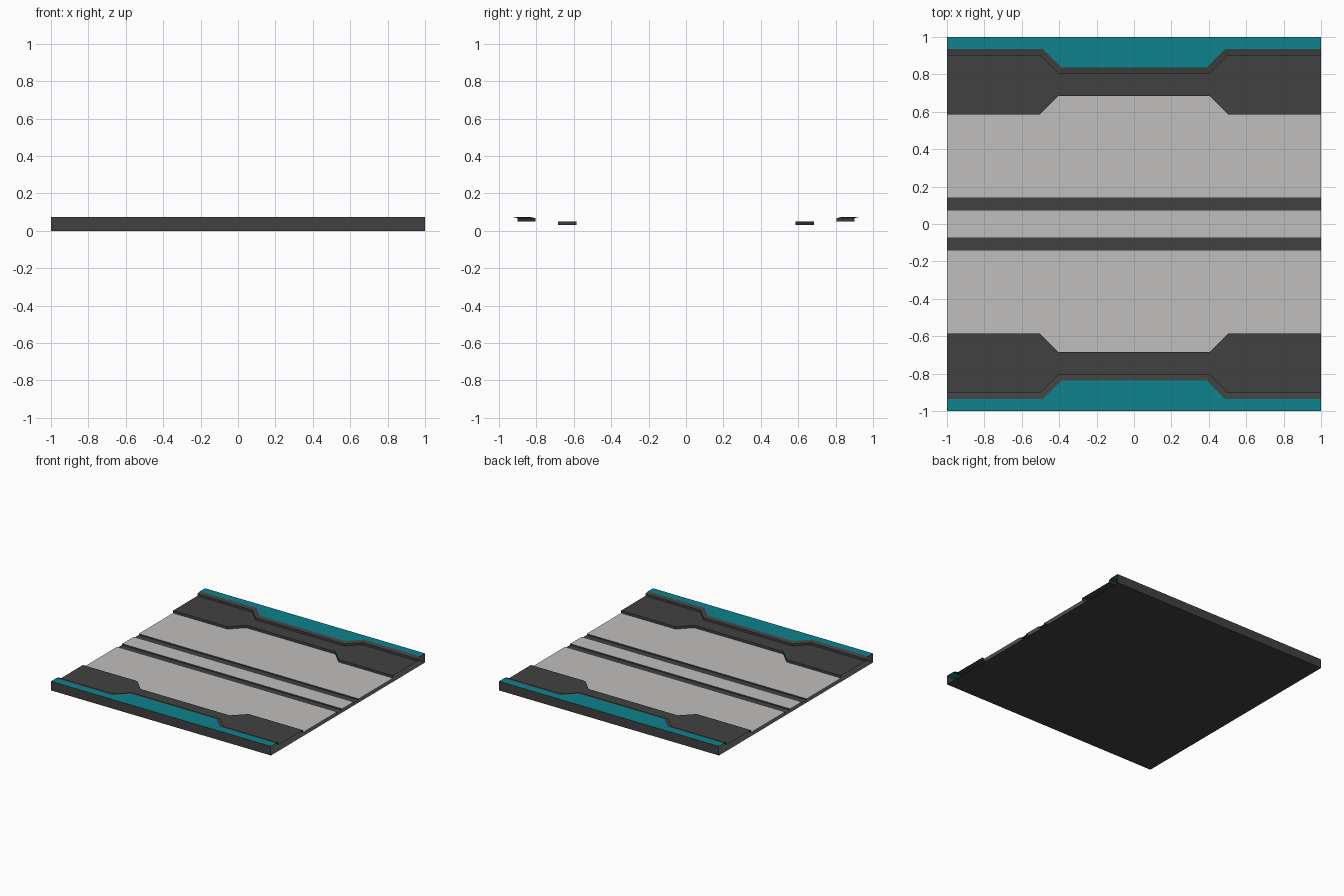
import bpy
import bmesh

if "Cube" in bpy.data.objects:
    bpy.data.objects.remove(bpy.data.objects["Cube"])


def material(name, rgb):
    m = bpy.data.materials.new(name)
    m.diffuse_color = (*rgb, 1.0)
    m.use_nodes = True
    m.node_tree.nodes["Principled BSDF"].inputs["Base Color"].default_value = m.diffuse_color
    return m


dark = material("dark_grey", (0.053, 0.053, 0.053))
light = material("light_grey", (0.53, 0.52, 0.51))
teal = material("teal", (0.004, 0.225, 0.265))


def row(y, z, y_mid=None, x_mid=0.40, x_end=0.50):
    """Line along x at height z; y_mid shifts its middle stretch sideways."""
    m = y if y_mid is None else y_mid
    return [(-1, y, z), (-x_end, y, z), (-x_mid, m, z),
            (x_mid, m, z), (x_end, y, z), (1, y, z)]


def strip(name, rows, mat):
    """Skin consecutive rows on the +y half and mirror them to -y."""
    bm = bmesh.new()
    lines = [[bm.verts.new(p) for p in r] for r in rows]
    for a, b in zip(lines, lines[1:]):
        for i in range(len(a) - 1):
            bm.faces.new((a[i], a[i + 1], b[i + 1], b[i]))
    me = bpy.data.meshes.new(name)
    bm.to_mesh(me)
    bm.free()
    me.materials.append(mat)
    ob = bpy.data.objects.new(name, me)
    bpy.context.collection.objects.link(ob)
    mod = ob.modifiers.new("mirror", 'MIRROR')
    mod.use_axis = (False, True, False)
    return ob


Z_GROOVE, Z_FLOOR, Z_PLATE, Z_LIP, Z_TOP = 0.02, 0.03, 0.05, 0.068, 0.075


def plate_edge(z):
    return row(0.585, z, 0.685, 0.405, 0.505)


def rim_foot(z):
    return row(0.90, z, 0.805, 0.405, 0.50)


rim_crest = row(0.935, Z_TOP, 0.838, 0.39, 0.487)

# Light floor between and beside the two grooves
strip("centre_floor", [row(0, Z_FLOOR), row(0.075, Z_FLOOR)], light)
strip("side_floor", [row(0.14, Z_FLOOR), plate_edge(Z_FLOOR)], light)

# Sunken dark grooves
strip("groove", [row(0.075, Z_FLOOR), row(0.075, Z_GROOVE),
                 row(0.14, Z_GROOVE), row(0.14, Z_FLOOR)], dark)

# Raised dark plate, then the rim wall with its sloped lip
strip("side_plate", [plate_edge(Z_FLOOR), plate_edge(Z_PLATE),
                     rim_foot(Z_PLATE), rim_foot(Z_LIP), rim_crest], dark)

# Teal rim top
strip("rim_top", [rim_crest, row(1, Z_TOP, None, 0.39, 0.487)], teal)

# Outer walls and underside; the x ends stay open
strip("base", [row(1, Z_TOP), row(1, 0), row(0, 0)], dark)
